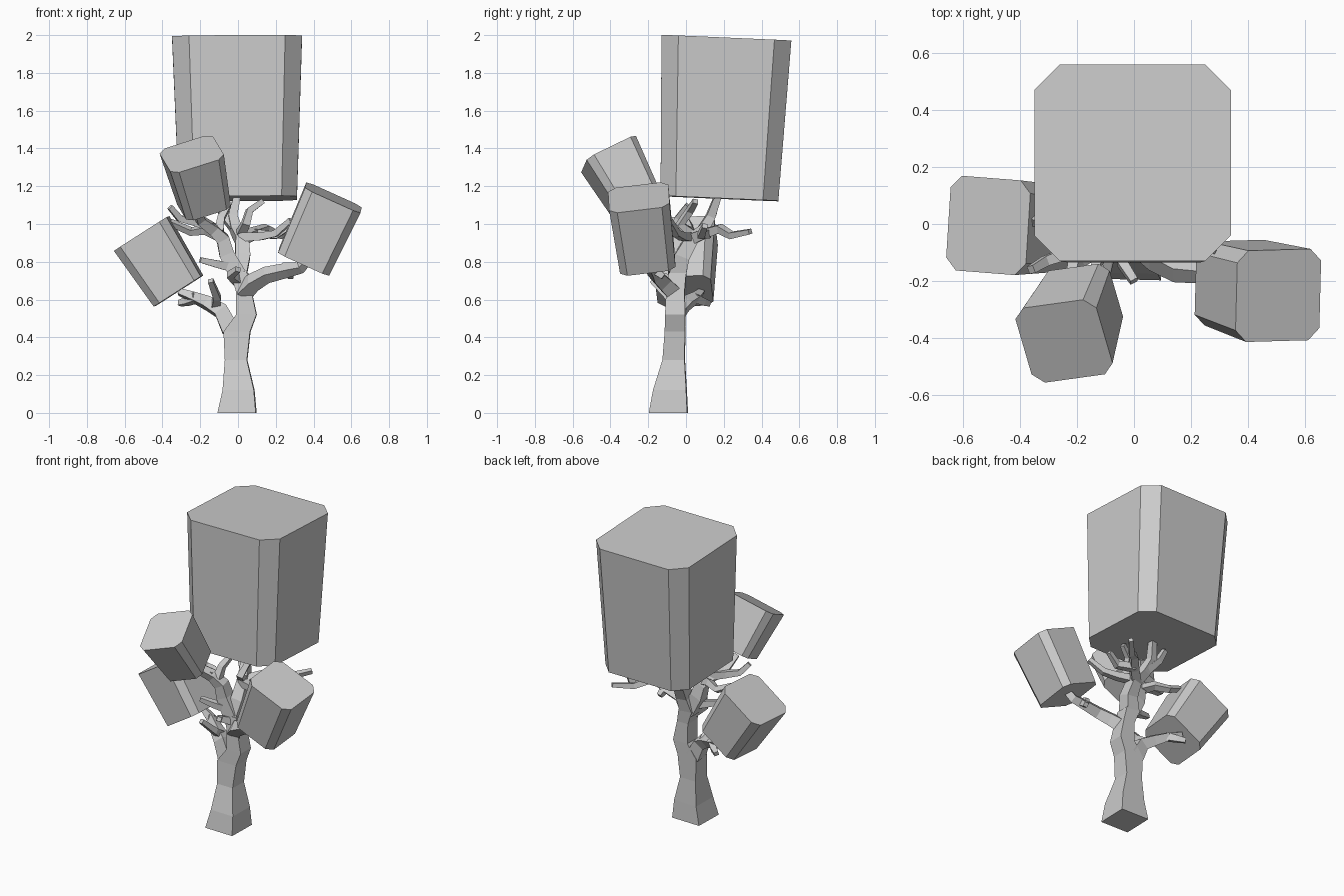
import bpy
import math
from mathutils import Vector

cube = bpy.data.objects.get("Cube")
if cube:
    bpy.data.objects.remove(cube)

grey = bpy.data.materials.new("plain_grey")
grey.use_nodes = True
grey.diffuse_color = (0.6, 0.6, 0.6, 1)
grey.node_tree.nodes["Principled BSDF"].inputs["Base Color"].default_value = (0.6, 0.6, 0.6, 1)


def loft(name, rings):
    """Skin a stack of equal rings and close both ends."""
    n = len(rings[0])
    verts = [p for ring in rings for p in ring]
    faces = [list(reversed(range(n))), list(range(len(verts) - n, len(verts)))]
    for k in range(len(rings) - 1):
        a, b = k * n, (k + 1) * n
        for i in range(n):
            j = (i + 1) % n
            faces.append((a + i, a + j, b + j, b + i))
    mesh = bpy.data.meshes.new(name)
    mesh.from_pydata(verts, [], faces)
    mesh.materials.append(grey)
    obj = bpy.data.objects.new(name, mesh)
    bpy.context.collection.objects.link(obj)
    return obj


def limb(name, points, start, end, spin=45):
    """Four-sided tapering limb along a path."""
    points = [Vector(p) for p in points]
    last = len(points) - 1
    side = None
    rings = []
    for k, p in enumerate(points):
        along = (points[min(k + 1, last)] - points[max(k - 1, 0)]).normalized()
        if side is None:
            side = Vector((1, 0, 0)) if abs(along.x) < 0.8 else Vector((0, 1, 0))
        side = (side - along * side.dot(along)).normalized()
        other = along.cross(side)
        r = (start + (end - start) * k / last) * math.sqrt(2)
        angles = [math.radians(spin + 90 * i) for i in range(4)]
        rings.append([p + side * r * math.cos(a) + other * r * math.sin(a) for a in angles])
    return loft(name, rings)


def leaf_block(name, bottom, top, low, high, spin=0):
    """Tapered square block with cut corners, from bottom centre to top centre."""
    bottom, top = Vector(bottom), Vector(top)
    turn = Vector((0, 0, 1)).rotation_difference(top - bottom)
    c, s = math.cos(math.radians(spin)), math.sin(math.radians(spin))
    cut = 0.74
    outline = [(1, -cut), (1, cut), (cut, 1), (-cut, 1),
               (-1, cut), (-1, -cut), (-cut, -1), (cut, -1)]
    rings = []
    for centre, h in ((bottom, low), (top, high)):
        rings.append([centre + turn @ Vector((h * (x * c - y * s), h * (x * s + y * c), 0))
                      for x, y in outline])
    return loft(name, rings)


# Foliage
leaf_block("crown_foliage", (0, .177, 1.135), (-.005, .214, 1.985), .312, .344)
leaf_block("right_foliage", (-.315, -.01, .645), (-.51, -.005, .95), .148, .166, -4)
leaf_block("left_foliage", (.35, -.205, .80), (.505, -.25, 1.14), .148, .161)
leaf_block("front_foliage", (-.18, -.26, 1.10), (-.245, -.41, 1.37), .125, .15, 12)

# Trunk: flared foot, waist and swelling below the fork
rings = []
for x, y, z, w, d in ((-.005, -.093, 0, .104, .104), (.003, -.085, .12, .085, .09),
                      (-.01, -.065, .28, .06, .06), (-.005, -.058, .43, .072, .055),
                      (.045, -.057, .52, .055, .054), (.03, -.055, .65, .042, .05),
                      (.005, -.045, .74, .05, .048)):
    rings.append([(x + w * i, y + d * j, z) for i, j in ((-1, -.95), (.95, -1), (1, .95), (-.95, 1))])
loft("trunk", rings)

# Main limbs
limb("right_low_limb", [(-.04, -.05, .44), (-.09, -.04, .54), (-.16, 0, .58),
                        (-.23, .05, .61), (-.31, .08, .64)], .045, .016)
limb("left_limb", [(.03, -.07, .64), (.08, -.12, .69), (.15, -.16, .73),
                   (.26, -.17, .755), (.33, -.18, .77), (.38, -.2, .83)], .04, .02)
limb("right_upper_limb", [(0, -.05, .73), (-.06, -.05, .84), (-.08, -.06, .92),
                          (-.13, -.08, .97), (-.2, -.13, 1.02), (-.22, -.22, 1.09)], .045, .018)
limb("centre_limb", [(0, -.045, .73), (.025, -.02, .83), (.02, .03, .92),
                     (-.01, .09, .97), (-.03, .13, 1.04), (-.005, .17, 1.15)], .045, .018)
limb("back_limb", [(.01, .03, .92), (.08, .1, .95), (.15, .18, .975),
                   (.22, .24, .94), (.31, .34, .96)], .03, .013)

# Twigs
twigs = [
    [(-.12, -.02, .56), (-.11, -.09, .61), (-.145, -.18, .70)],
    [(-.22, .04, .61), (-.27, .09, .59), (-.31, .12, .58)],
    [(.25, -.17, .75), (.25, -.15, .79)],
    [(.27, -.17, .76), (.28, -.12, .72)],
    [(-.03, -.06, .77), (-.12, -.09, .79), (-.2, -.11, .81)],
    [(0, -.07, .70), (-.04, -.14, .73), (0, -.2, .76)],
    [(-.13, -.08, .98), (-.23, -.1, 1.01), (-.31, -.13, 1.03), (-.36, -.16, 1.09)],
    [(-.1, -.06, .94), (-.17, -.01, .97), (-.25, .03, .96), (-.36, .01, 1.01)],
    [(-.1, -.07, .96), (-.09, -.04, 1.03), (-.05, .01, 1.10)],
    [(.01, .04, .94), (.04, -.03, 1.0), (.06, .02, 1.07), (.13, .05, 1.12)],
    [(-.02, .1, .98), (-.08, .14, 1.05), (-.11, .16, 1.12)],
    [(.01, .02, .93), (.12, -.02, .935), (.2, -.05, .95), (.28, -.09, 1.02)],
    [(.09, .11, .95), (.2, .08, .94), (.28, .1, .99)],
]
for k, path in enumerate(twigs):
    limb("twig_%02d" % k, path, .024, .014)
